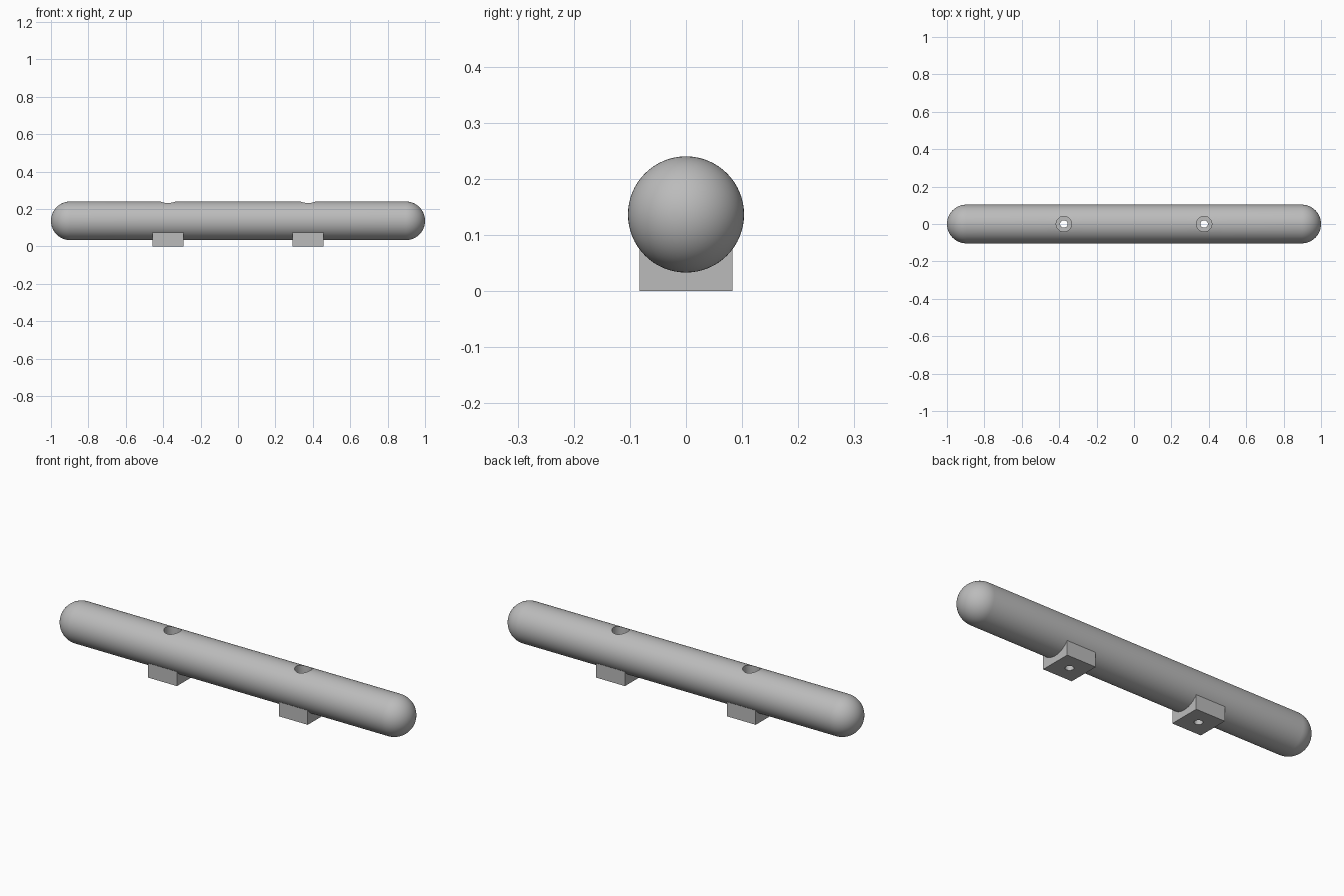
import bpy
import bmesh
from math import sin, cos, pi, radians
from mathutils import Matrix, Vector

cube = bpy.data.objects.get("Cube")
if cube:
    bpy.data.objects.remove(cube, do_unlink=True)

RADIUS, AXIS_Z = 0.1035, 0.1365
MOUNT_X, FOOT = 0.375, 0.166
SEGMENTS, CAP_STEPS = 64, 16

grey = bpy.data.materials.new("plain grey")
grey.use_nodes = True
colour = (0.5, 0.5, 0.5, 1)
grey.diffuse_color = colour
grey.node_tree.nodes["Principled BSDF"].inputs["Base Color"].default_value = colour


def make_object(name, bm):
    bmesh.ops.recalc_face_normals(bm, faces=bm.faces)
    mesh = bpy.data.meshes.new(name)
    bm.to_mesh(mesh)
    bm.free()
    mesh.materials.append(grey)
    obj = bpy.data.objects.new(name, mesh)
    bpy.context.collection.objects.link(obj)
    return obj


def make_cylinder(name, x, radius, bottom, top):
    bm = bmesh.new()
    place = Matrix.Translation((x, 0, (bottom + top) / 2))
    bmesh.ops.create_cone(bm, cap_ends=True, segments=48, radius1=radius,
                          radius2=radius, depth=top - bottom, matrix=place)
    return make_object(name, bm)


def make_foot(name, x):
    bm = bmesh.new()
    height = AXIS_Z - 0.03
    place = Matrix.Translation((x, 0, height / 2)) @ Matrix.Diagonal((FOOT, FOOT, height, 1))
    bmesh.ops.create_cube(bm, size=1, matrix=place)
    return make_object(name, bm)


# Round-ended bar, revolved about its long axis
cap = [(sin(a) * RADIUS, cos(a) * RADIUS)
       for a in (pi / 2 * i / CAP_STEPS for i in range(CAP_STEPS + 1))]
straight = 1 - RADIUS
profile = [(-straight - c, r) for r, c in cap]
profile += [(s * MOUNT_X + d, RADIUS) for s in (-1, 1) for d in (-0.1, 0.1)]
profile += [(straight + c, r) for r, c in reversed(cap)]

bm = bmesh.new()
verts = [bm.verts.new((x, 0, AXIS_Z + r)) for x, r in profile]
edges = [bm.edges.new(pair) for pair in zip(verts, verts[1:])]
bmesh.ops.spin(bm, geom=verts + edges, cent=Vector((0, 0, AXIS_Z)), axis=(1, 0, 0),
               angle=2 * pi, steps=SEGMENTS, use_merge=False)
bmesh.ops.remove_doubles(bm, verts=bm.verts, dist=0.0001)
bar = make_object("handle_bar", bm)

# Square feet joined on, then stepped screw holes cut through
steps = []
for side, x in (("left", MOUNT_X), ("right", -MOUNT_X)):
    steps.append(("UNION", make_foot(side + "_foot", x)))
for side, x in (("left", MOUNT_X), ("right", -MOUNT_X)):
    steps.append(("DIFFERENCE", make_cylinder(side + "_screw_head_hole", x, 0.041, AXIS_Z, 0.4)))
    steps.append(("DIFFERENCE", make_cylinder(side + "_screw_hole", x, 0.02, -0.1, 0.3)))

bpy.ops.object.select_all(action="DESELECT")
bpy.context.view_layer.objects.active = bar
bar.select_set(True)
for operation, tool in steps:
    tool.hide_render = True
    mod = bar.modifiers.new(tool.name, "BOOLEAN")
    mod.operation = operation
    mod.solver = "EXACT"
    mod.object = tool
    bpy.ops.object.modifier_apply(modifier=mod.name)
    bpy.data.objects.remove(tool, do_unlink=True)

bpy.ops.object.shade_smooth_by_angle(angle=radians(30))
